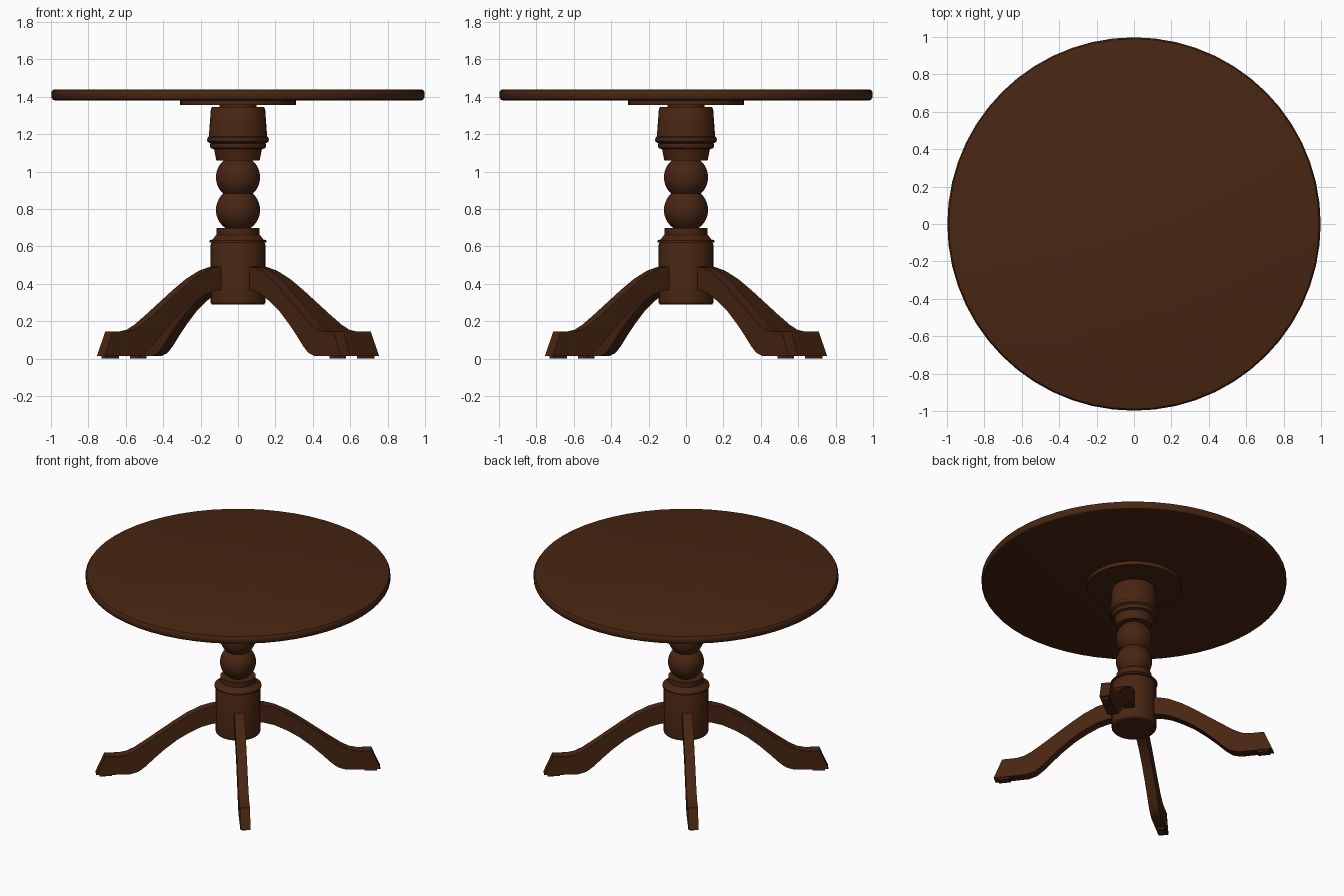
import bpy, bmesh, math
from mathutils import Matrix

if "Cube" in bpy.data.objects:
    bpy.data.objects.remove(bpy.data.objects["Cube"])

wood = bpy.data.materials.new("dark_brown_wood")
wood.diffuse_color = (0.065, 0.019, 0.006, 1)
wood.use_nodes = True
wood.node_tree.nodes["Principled BSDF"].inputs["Base Color"].default_value = wood.diffuse_color


def finish(bm, name, angle=35):
    bmesh.ops.remove_doubles(bm, verts=bm.verts[:], dist=1e-5)
    bmesh.ops.recalc_face_normals(bm, faces=bm.faces[:])
    me = bpy.data.meshes.new(name)
    bm.to_mesh(me)
    bm.free()
    me.materials.append(wood)
    ob = bpy.data.objects.new(name, me)
    bpy.context.collection.objects.link(ob)
    bpy.ops.object.select_all(action='DESELECT')
    ob.select_set(True)
    bpy.context.view_layer.objects.active = ob
    bpy.ops.object.shade_smooth_by_angle(angle=math.radians(angle))
    return ob


def lathe(name, profile, sides=48):
    """Spin a (radius, z) profile around z."""
    bm = bmesh.new()
    vs = [bm.verts.new((r, 0, z)) for r, z in profile]
    es = [bm.edges.new(p) for p in zip(vs, vs[1:])]
    bmesh.ops.spin(bm, geom=vs + es, cent=(0, 0, 0), axis=(0, 0, 1),
                   angle=2 * math.pi, steps=sides)
    return finish(bm, name)


def ball(radius, centre, z0, z1, n=12):
    """Profile arc of a turned ball between two heights."""
    a0 = math.asin((z0 - centre) / radius)
    a1 = math.asin((z1 - centre) / radius)
    return [(radius * math.cos(a0 + (a1 - a0) * i / n),
             centre + radius * math.sin(a0 + (a1 - a0) * i / n)) for i in range(n + 1)]


# Round top with softened rim, and the mounting plate below it
lathe("table_top", [(0, 1.38), (0.975, 1.38), (0.99, 1.385), (0.998, 1.397), (0.998, 1.425),
                    (0.99, 1.437), (0.98, 1.44), (0, 1.44)], 56)
lathe("mounting_plate", [(0, 1.355), (0.31, 1.355), (0.31, 1.383), (0, 1.383)])

# Turned pedestal column
lathe("column_base", [(0, 0.29), (0.14, 0.29), (0.146, 0.298), (0.146, 0.61), (0.142, 0.62),
                      (0.153, 0.622), (0.153, 0.632), (0.135, 0.638), (0.122, 0.655),
                      (0.115, 0.662), (0.115, 0.698), (0, 0.698)])
lathe("column_balls", [(0, 0.69)] + ball(0.118, 0.795, 0.69, 0.882)
      + ball(0.118, 0.97, 0.882, 1.07) + [(0, 1.07)])
lathe("column_capital", [(0, 1.06), (0.116, 1.06), (0.128, 1.12), (0.145, 1.125), (0.15, 1.135),
                         (0.148, 1.15), (0.163, 1.16), (0.165, 1.17), (0.163, 1.182),
                         (0.156, 1.187), (0.145, 1.335), (0.138, 1.345), (0.1, 1.345),
                         (0.1, 1.357), (0, 1.357)])

# Leg side profile: top radius, top z, bottom radius, bottom z
LEG = [(.10, .495, .10, .37), (.17, .49, .17, .365), (.24, .47, .24, .345),
       (.33, .425, .32, .305), (.42, .365, .40, .255), (.51, .30, .48, .19),
       (.60, .235, .55, .125), (.68, .18, .61, .065), (.73, .155, .655, .03),
       (.78, .145, .71, .013), (.875, .145, .932, .013)]
HALF_W = 0.033


def leg(name, turn):
    bm = bmesh.new()
    rings = [[bm.verts.new(c) for c in ((a, -HALF_W, b), (a, HALF_W, b),
                                        (c, HALF_W, d), (c, -HALF_W, d))]
             for a, b, c, d in LEG]
    for p, q in zip(rings, rings[1:]):
        for i in range(4):
            j = (i + 1) % 4
            bm.faces.new((p[i], p[j], q[j], q[i]))
    bm.faces.new(rings[0])
    bm.faces.new(rings[-1])
    # thin foot pad
    bmesh.ops.create_cube(bm, size=1, matrix=Matrix.Translation((0.868, 0, 0.009))
                          @ Matrix.Diagonal((0.08, 0.05, 0.018, 1)))
    bmesh.ops.rotate(bm, verts=bm.verts[:], cent=(0, 0, 0),
                     matrix=Matrix.Rotation(turn, 3, 'Z'))
    finish(bm, name)


# Four curved legs, slightly off the diagonals
for i, n in enumerate(("back_right_leg", "back_left_leg", "front_left_leg", "front_right_leg")):
    leg(n, math.radians(38 + 90 * i))
